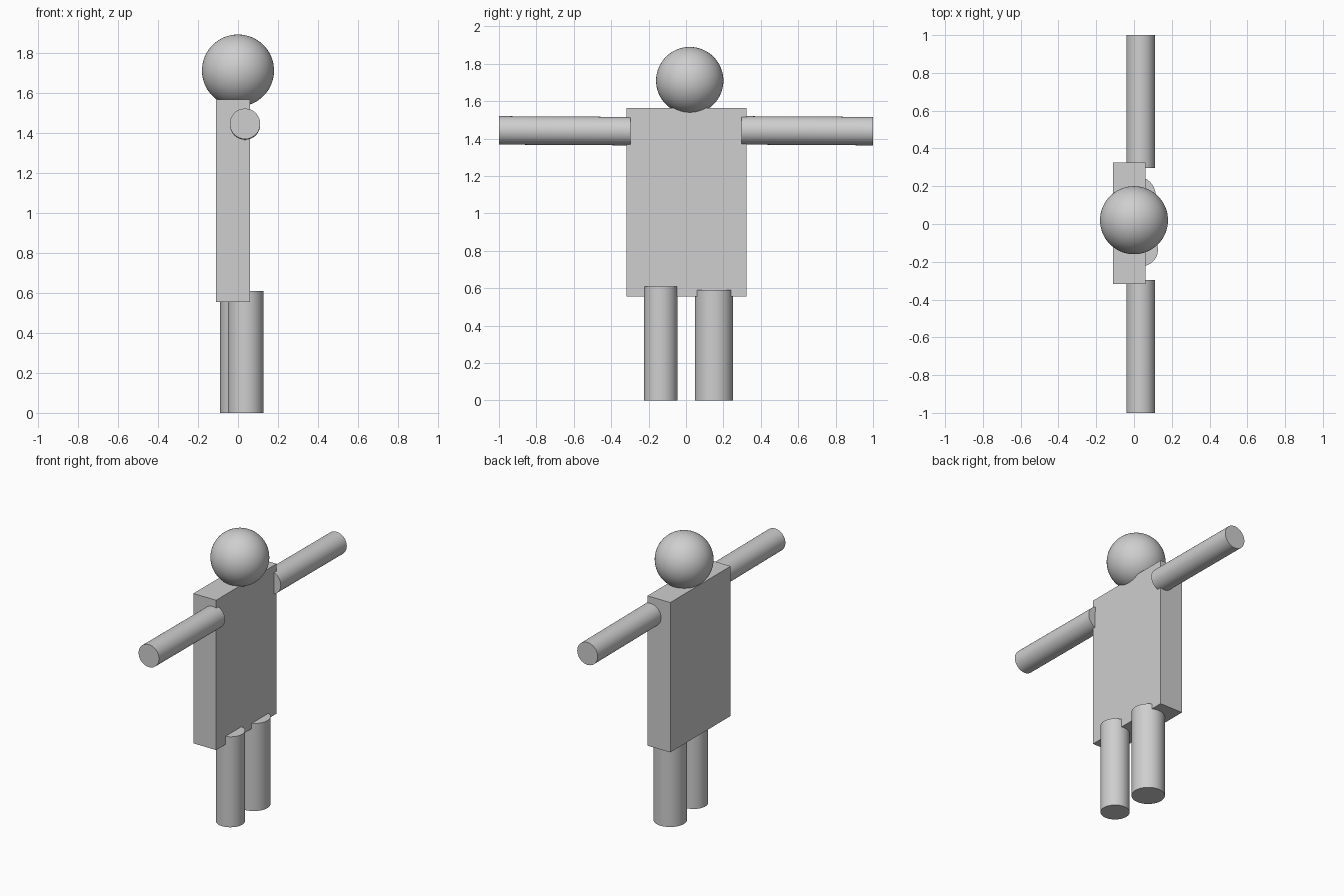
import bpy
import math
from mathutils import Vector

cube = bpy.data.objects.get("Cube")
if cube:
    bpy.data.objects.remove(cube, do_unlink=True)

GREY = (0.62, 0.62, 0.62, 1.0)
grey = bpy.data.materials.new("plain grey")
grey.use_nodes = True
grey.diffuse_color = GREY
grey.node_tree.nodes["Principled BSDF"].inputs["Base Color"].default_value = GREY


def finish(name, smooth=True):
    """Name the active object, colour it and set its shading."""
    obj = bpy.context.object
    obj.name = name
    obj.data.materials.append(grey)
    if smooth:
        bpy.ops.object.shade_smooth_by_angle(angle=math.radians(35))
    return obj


def rod(name, start, end, radius):
    """Capped cylinder between two points."""
    start, end = Vector(start), Vector(end)
    axis = end - start
    bpy.ops.mesh.primitive_cylinder_add(
        vertices=64, radius=radius, depth=axis.length,
        location=(start + end) / 2,
        rotation=axis.to_track_quat("Z", "Y").to_euler())
    return finish(name)


# Torso: flat slab, wide along y
bpy.ops.mesh.primitive_cube_add(size=1, location=(-0.025, 0.003, 1.06))
bpy.context.object.scale = (0.17, 0.643, 1.01)
bpy.ops.object.transform_apply(location=False, rotation=False, scale=True)
finish("torso", smooth=False)

# Head: sunk slightly into the torso
bpy.ops.mesh.primitive_uv_sphere_add(
    segments=64, ring_count=32, radius=0.18, location=(0, 0.02, 1.71))
finish("head")

# Arms: straight out to each side, with a very slight tilt
rod("arm_near", (0.035, -0.297, 1.44), (0.035, -1, 1.444), 0.076)
rod("arm_far", (0.035, 0.297, 1.444), (0.035, 1, 1.44), 0.076)

# Legs: unequal posts overlapping the torso's lower edge
rod("leg_near", (0.038, -0.135, 0), (0.038, -0.135, 0.61), 0.089)
rod("leg_far", (0.013, 0.15, 0), (0.013, 0.15, 0.59), 0.102)
